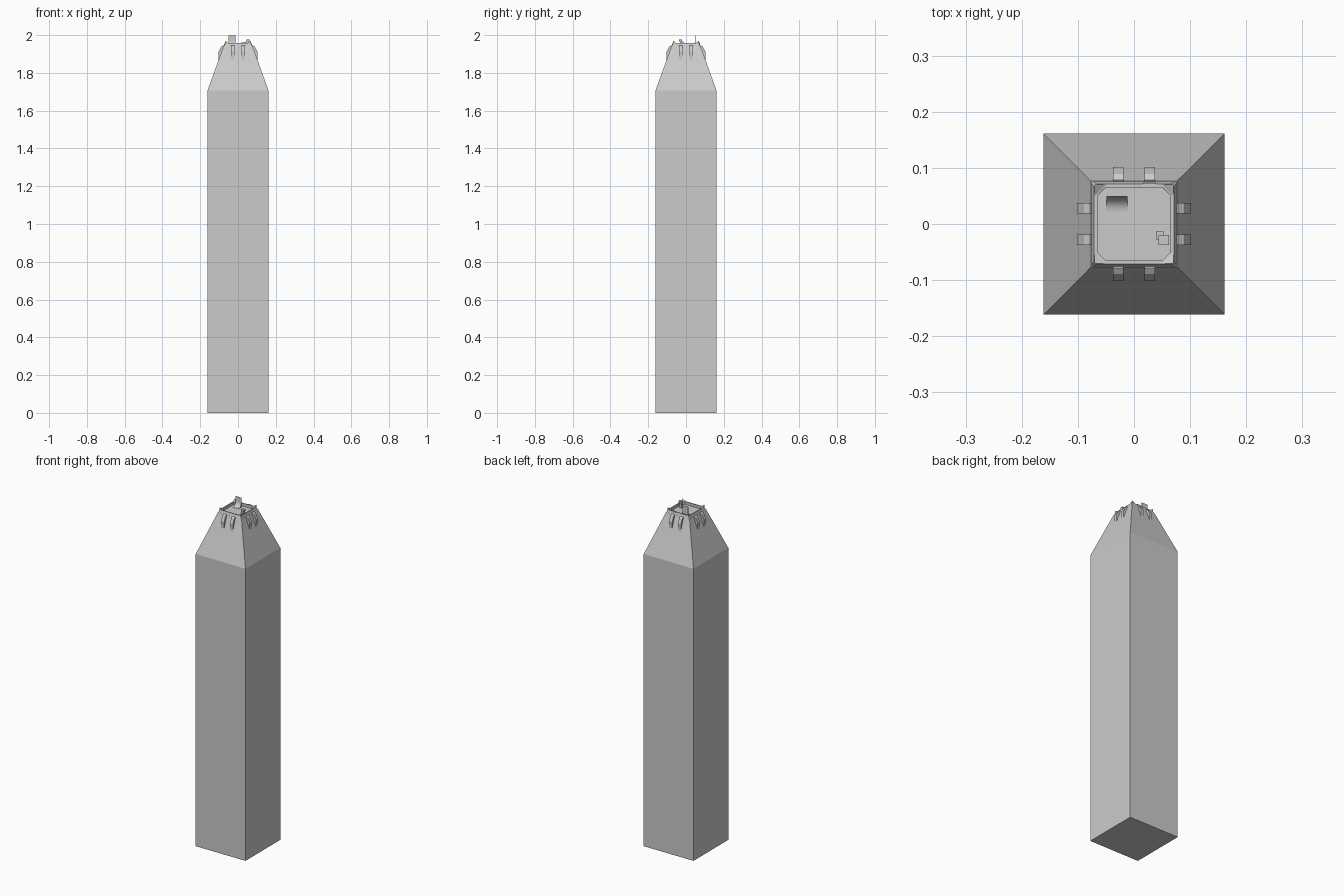
import bpy, bmesh, math
from mathutils import Matrix

if "Cube" in bpy.data.objects:
    bpy.data.objects.remove(bpy.data.objects["Cube"])


def make(name, verts, faces, smooth=False):
    me = bpy.data.meshes.new(name)
    me.from_pydata(verts, [], faces)
    bm = bmesh.new()
    bm.from_mesh(me)
    bmesh.ops.recalc_face_normals(bm, faces=bm.faces)
    bm.to_mesh(me)
    bm.free()
    ob = bpy.data.objects.new(name, me)
    bpy.context.collection.objects.link(ob)
    for p in me.polygons:
        p.use_smooth = smooth
    return ob


def loft(name, loops, closed=False):
    n, k = len(loops[0]), len(loops)
    faces = [(i * n + j, i * n + (j + 1) % n,
              (i + 1) % k * n + (j + 1) % n, (i + 1) % k * n + j)
             for i in range(k if closed else k - 1) for j in range(n)]
    if not closed:
        faces += [tuple(range(n))[::-1], tuple(range((k - 1) * n, k * n))]
    return make(name, [v for l in loops for v in l], faces)


def square(r, z):
    return [(-r, -r, z), (r, -r, z), (r, r, z), (-r, r, z)]


def octagon(r, c, z):
    a = r - c
    return [(-a, -r, z), (a, -r, z), (r, -a, z), (r, a, z),
            (a, r, z), (-a, r, z), (-r, a, z), (-r, -a, z)]


def extrude_x(name, profile, x0, x1, smooth=False):
    """Extrude a (y, z) outline along x."""
    n = len(profile)
    verts = [(x, y, z) for x in (x0, x1) for y, z in profile]
    faces = [(j, (j + 1) % n, n + (j + 1) % n, n + j) for j in range(n)]
    faces += [tuple(range(n)), tuple(range(n, 2 * n))[::-1]]
    return make(name, verts, faces, smooth)


def box(name, x0, x1, y0, y1, z0, z1):
    return extrude_x(name, [(y0, z0), (y1, z0), (y1, z1), (y0, z1)], x0, x1)


# Shaft and tapered crown
loft("tower_body", [square(0.161, 0), square(0.161, 1.708), square(0.0765, 1.942)])

# Parapet ring around the sunken roof
loft("roof_parapet", [octagon(0.0765, 0.002, 1.941), octagon(0.071, 0.005, 1.958),
                      octagon(0.065, 0.012, 1.958), octagon(0.065, 0.012, 1.941)], True)

# Sloped hoods, a pair on every face, and raised corner pieces
hood = [(-0.072, 1.942), (-0.078, 1.946), (-0.089, 1.939),
        (-0.102, 1.912), (-0.102, 1.872), (-0.09, 1.885)]
for k in range(4):
    rot = Matrix.Rotation(k * math.pi / 2, 4, 'Z')
    for x in (-0.028, 0.028):
        extrude_x("crown_hood", hood, x - 0.0095, x + 0.0095).data.transform(rot)
    v = [(-0.07, -0.07), (-0.05, -0.07), (-0.05, -0.065),
         (-0.065, -0.05), (-0.07, -0.05)]
    heights = (1.97, 1.958, 1.958, 1.958, 1.958)
    corner = loft("parapet_corner", [[(x, y, 1.955) for x, y in v],
                                     [(x, y, h) for (x, y), h in zip(v, heights)]])
    corner.data.transform(rot)

# Small block in the back parapet
box("parapet_block", 0.016, 0.039, 0.064, 0.073, 1.941, 1.96)

# Upright panel with a curved foot
arc = [(0.022 + 0.026 * math.sin(t), 1.969 - 0.026 * math.cos(t))
       for t in [i * math.pi / 16 for i in range(9)]]
outer = arc + [(0.048, 1.997), (0.05, 1.997), (0.05, 1.941), (0.022, 1.941)]
panel = extrude_x("curved_roof_panel", outer, -0.049, -0.012)
for p in panel.data.polygons:
    p.use_smooth = True
panel.data.set_sharp_from_angle(angle=math.radians(30))

# Small rooftop equipment
box("equipment_base", 0.039, 0.053, -0.028, -0.013, 1.941, 1.965)
box("equipment_stem", 0.048, 0.057, -0.033, -0.024, 1.941, 1.97)
box("equipment_head", 0.044, 0.062, -0.037, -0.02, 1.966, 1.977)
